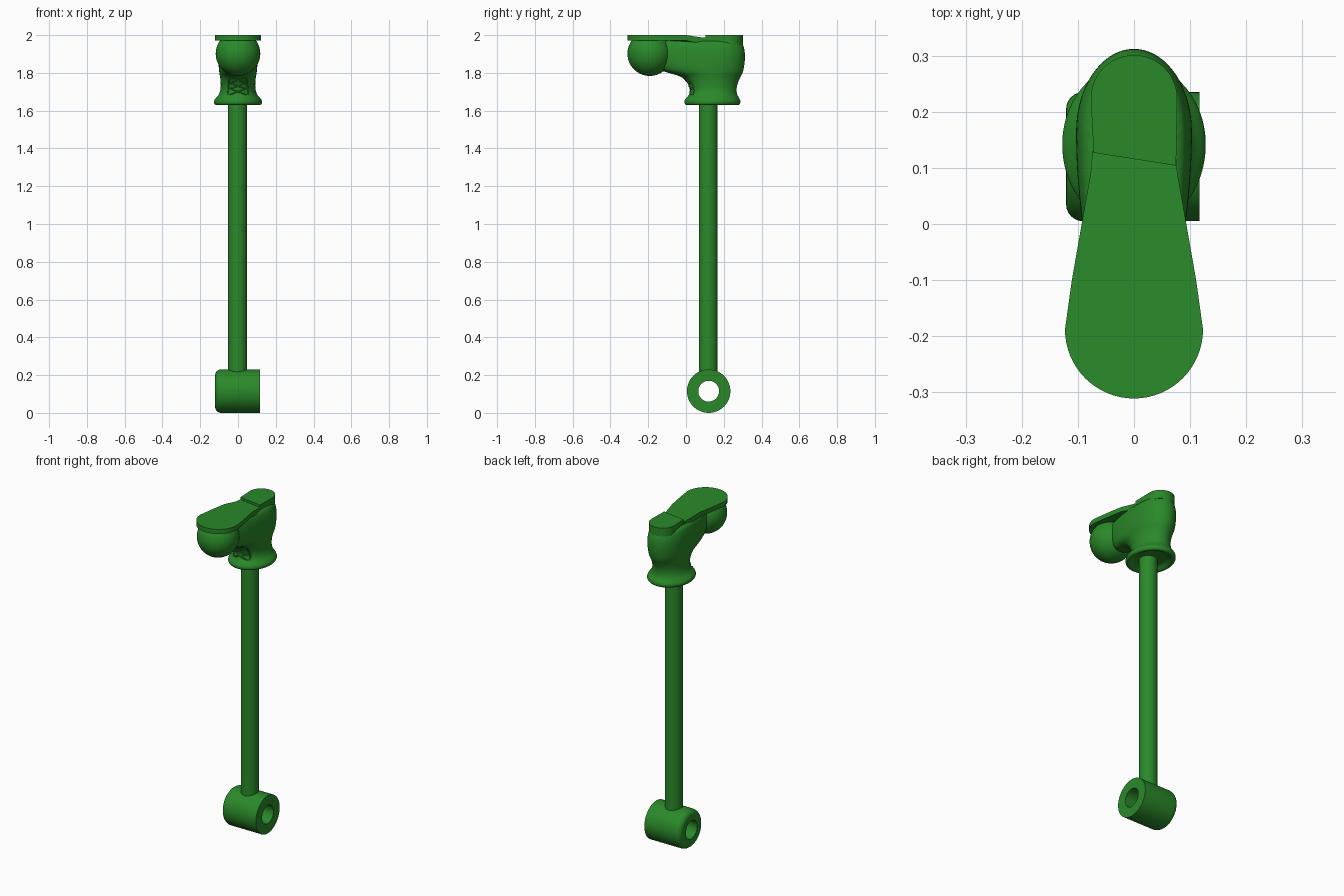
import bpy, bmesh, math
from mathutils import Vector

if "Cube" in bpy.data.objects:
    bpy.data.objects.remove(bpy.data.objects["Cube"])

green = bpy.data.materials.new("green")
green.diffuse_color = (0.023, 0.25, 0.023, 1)
green.use_nodes = True
green.node_tree.nodes["Principled BSDF"].inputs["Base Color"].default_value = green.diffuse_color
ROD_Y = 0.118


def make(name, bm, angle=40):
    bmesh.ops.recalc_face_normals(bm, faces=bm.faces)
    me = bpy.data.meshes.new(name)
    bm.to_mesh(me)
    bm.free()
    ob = bpy.data.objects.new(name, me)
    bpy.context.collection.objects.link(ob)
    me.materials.append(green)
    bpy.ops.object.select_all(action='DESELECT')
    bpy.context.view_layer.objects.active = ob
    ob.select_set(True)
    bpy.ops.object.shade_smooth_by_angle(angle=math.radians(angle))
    return ob


def loft(name, rings, closed=False, angle=40):
    bm = bmesh.new()
    vs = [[bm.verts.new(p) for p in r] for r in rings]
    n = len(vs[0])
    pairs = list(zip(vs, vs[1:])) + ([(vs[-1], vs[0])] if closed else [])
    for a, b in pairs:
        for i in range(n):
            bm.faces.new((a[i], a[(i + 1) % n], b[(i + 1) % n], b[i]))
    if not closed:
        bm.faces.new(vs[0])
        bm.faces.new(vs[-1])
    return make(name, bm, angle)


def circle(n):
    return [(math.cos(2 * math.pi * i / n), math.sin(2 * math.pi * i / n)) for i in range(n)]


# grip tube at the bottom, axis along x, left rim rounded
profile = [(0.117, 0.055), (0.117, 0.115)]
for k in range(7):
    t = math.pi / 2 * k / 6
    profile.append((-0.091 - 0.03 * math.sin(t), 0.085 + 0.03 * math.cos(t)))
profile.append((-0.121, 0.055))
loft("grip_tube", [[(x, ROD_Y + 0.002 + r * c, 0.115 + r * s) for c, s in circle(64)]
                   for x, r in profile], closed=True)

# rod
loft("rod", [[(0.05 * c - 0.002, ROD_Y + 0.05 * s, z) for c, s in circle(48)]
             for z in (0.2, 1.72)])

# boot upper with hollow cuff: z, front y, back y, half width
rows = [(1.652, 0.055, 0.225, 0.076), (1.645, 0.035, 0.245, 0.090), (1.629, 0.012, 0.268, 0.108),
        (1.630, -0.006, 0.284, 0.125), (1.648, -0.012, 0.291, 0.131), (1.664, -0.004, 0.284, 0.121),
        (1.680, 0.015, 0.272, 0.104), (1.705, 0.022, 0.267, 0.093), (1.735, 0.015, 0.270, 0.091),
        (1.765, -0.005, 0.282, 0.093), (1.785, -0.035, 0.293, 0.096), (1.798, -0.090, 0.300, 0.099),
        (1.820, -0.155, 0.306, 0.102), (1.865, -0.190, 0.313, 0.104), (1.910, -0.200, 0.313, 0.103),
        (1.950, -0.200, 0.304, 0.095), (1.978, -0.190, 0.285, 0.082)]


def egg(row):
    z, f, b, w = row
    return z, f, b, w, max(b - 0.148, (f + b) / 2)


rings = []
for z, f, b, w, mid in map(egg, rows):
    rings.append([(w * c, mid + s * ((b - mid) if s > 0 else (mid - f)), z)
                  for c, s in circle(40)])
upper = loft("boot_upper", rings, angle=80)
sub = upper.modifiers.new("smooth", 'SUBSURF')
sub.levels = sub.render_levels = 2

# round toe cap, flattened against the sole
bm = bmesh.new()
bmesh.ops.create_uvsphere(bm, u_segments=48, v_segments=32, radius=0.118)
for v in bm.verts:
    v.co += Vector((0, -0.192, 1.902))
    v.co.z = min(v.co.z, 1.98)
make("toe_cap", bm)


def sole_half(y):
    return 0.123 - 0.049 * min(1, max(0, (y + 0.17) / 0.28))


def dip(y):
    return 0.015 * min(1, max(0, y / 0.1))


# sole outline, arching down towards the heel
outline = [(0.123 * math.cos(math.pi + math.pi * k / 32),
            -0.188 + 0.123 * math.sin(math.pi + math.pi * k / 32)) for k in range(33)]
ys = [-0.1, -0.03, 0.0, 0.03, 0.06, 0.09, 0.13]
outline += [(sole_half(y), y) for y in ys] + [(-sole_half(y), y) for y in reversed(ys)]
loft("sole", [[(x, y, z - k * dip(y)) for x, y in outline]
              for z, k in ((1.972, 1.4), (2.0, 1))])

# heel block with slanted front edge
heel = [(-0.072, 0.127), (0.075, 0.104)]
heel += [(0.077 * math.cos(math.pi * k / 24), 0.224 + 0.077 * math.sin(math.pi * k / 24))
         for k in range(25)]
loft("heel", [[(x, y, z) for x, y in heel] for z in (1.948, 2.0)])


# laces laid on the front of the ankle
def surface_point(x, z):
    for lo, hi in zip(rows[6:], rows[7:]):
        if lo[0] <= z <= hi[0]:
            t = (z - lo[0]) / (hi[0] - lo[0])
            _, f, b, w, mid = egg([p + t * (q - p) for p, q in zip(lo, hi)])
            return Vector((x, mid - (mid - f) * math.sqrt(1 - (x / w) ** 2), z))


def lace(name, a, b, r):
    d = Vector((b[0] - a[0], 0, b[1] - a[1])).normalized()
    side = d.cross(Vector((0, 1, 0)))
    rings = []
    for k in range(9):
        p = surface_point(a[0] + (b[0] - a[0]) * k / 8, a[1] + (b[1] - a[1]) * k / 8)
        rings.append([p + side * r * c + Vector((0, r * s, 0)) for c, s in circle(8)])
    loft(name, rings, angle=60)


for i, z in enumerate((1.684, 1.714, 1.744)):
    for s in (-1, 1):
        lace(f"lace_{i}_{s}", (-s * 0.045, z), (s * 0.045, z + 0.034), 0.0035)
for s in (-1, 1):
    lace(f"eyelet_band_{s}", (s * 0.055, 1.682), (s * 0.045, 1.784), 0.004)
